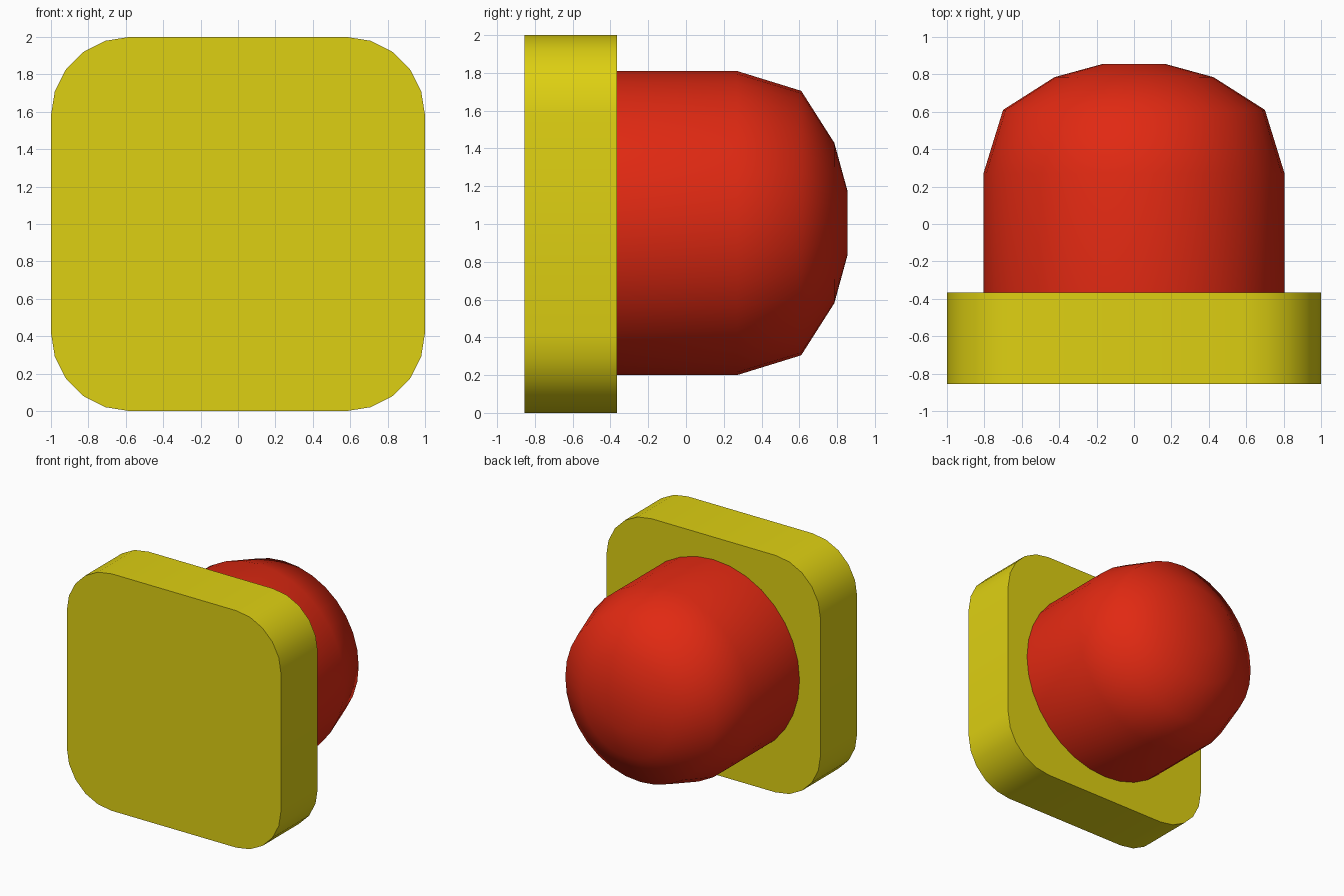
import bpy, bmesh, math

cube = bpy.data.objects.get("Cube")
if cube:
    bpy.data.objects.remove(cube, do_unlink=True)


def make_material(name, color):
    mat = bpy.data.materials.new(name)
    mat.use_nodes = True
    mat.diffuse_color = color
    mat.node_tree.nodes["Principled BSDF"].inputs["Base Color"].default_value = color
    return mat


def loft(name, rings, mat, smooth_angle):
    """Skin a list of equal-length point rings and cap both ends."""
    bm = bmesh.new()
    loops = [[bm.verts.new(p) for p in ring] for ring in rings]
    for low, high in zip(loops, loops[1:]):
        for i in range(len(low)):
            j = (i + 1) % len(low)
            bm.faces.new((low[i], low[j], high[j], high[i]))
    bm.faces.new(loops[0])
    bm.faces.new(loops[-1])
    bmesh.ops.recalc_face_normals(bm, faces=bm.faces)
    mesh = bpy.data.meshes.new(name)
    bm.to_mesh(mesh)
    bm.free()
    mesh.materials.append(mat)
    obj = bpy.data.objects.new(name, mesh)
    bpy.context.collection.objects.link(obj)
    bpy.ops.object.select_all(action='DESELECT')
    obj.select_set(True)
    bpy.context.view_layer.objects.active = obj
    bpy.ops.object.shade_smooth_by_angle(angle=math.radians(smooth_angle))
    return obj


yellow = make_material("yellow", (0.73, 0.63, 0.006, 1))
red = make_material("red", (0.75, 0.022, 0.006, 1))

# Rounded square plate
HALF, RADIUS, STEPS = 1.0, 0.42, 5
outline = []
for corner in range(4):
    mid = math.radians(45 + 90 * corner)
    cx = math.copysign(HALF - RADIUS, math.cos(mid))
    cz = math.copysign(HALF - RADIUS, math.sin(mid))
    for step in range(STEPS + 1):
        a = math.pi / 2 * (corner + step / STEPS)
        outline.append((cx + RADIUS * math.cos(a), HALF + cz + RADIUS * math.sin(a)))
loft("base_plate", [[(x, y, z) for x, z in outline] for y in (-0.855, -0.365)],
     yellow, 30)

# Domed knob behind the plate, as (radius, y) profile
SIDES, CENTRE_Z = 32, 1.005
profile = [(0.805, -0.37), (0.805, 0.27), (0.70, 0.61), (0.425, 0.785), (0.17, 0.855)]
rings = []
for r, y in profile:
    angles = [math.tau * i / SIDES for i in range(SIDES)]
    rings.append([(r * math.cos(a), y, CENTRE_Z + r * math.sin(a)) for a in angles])
loft("domed_knob", rings, red, 60)
